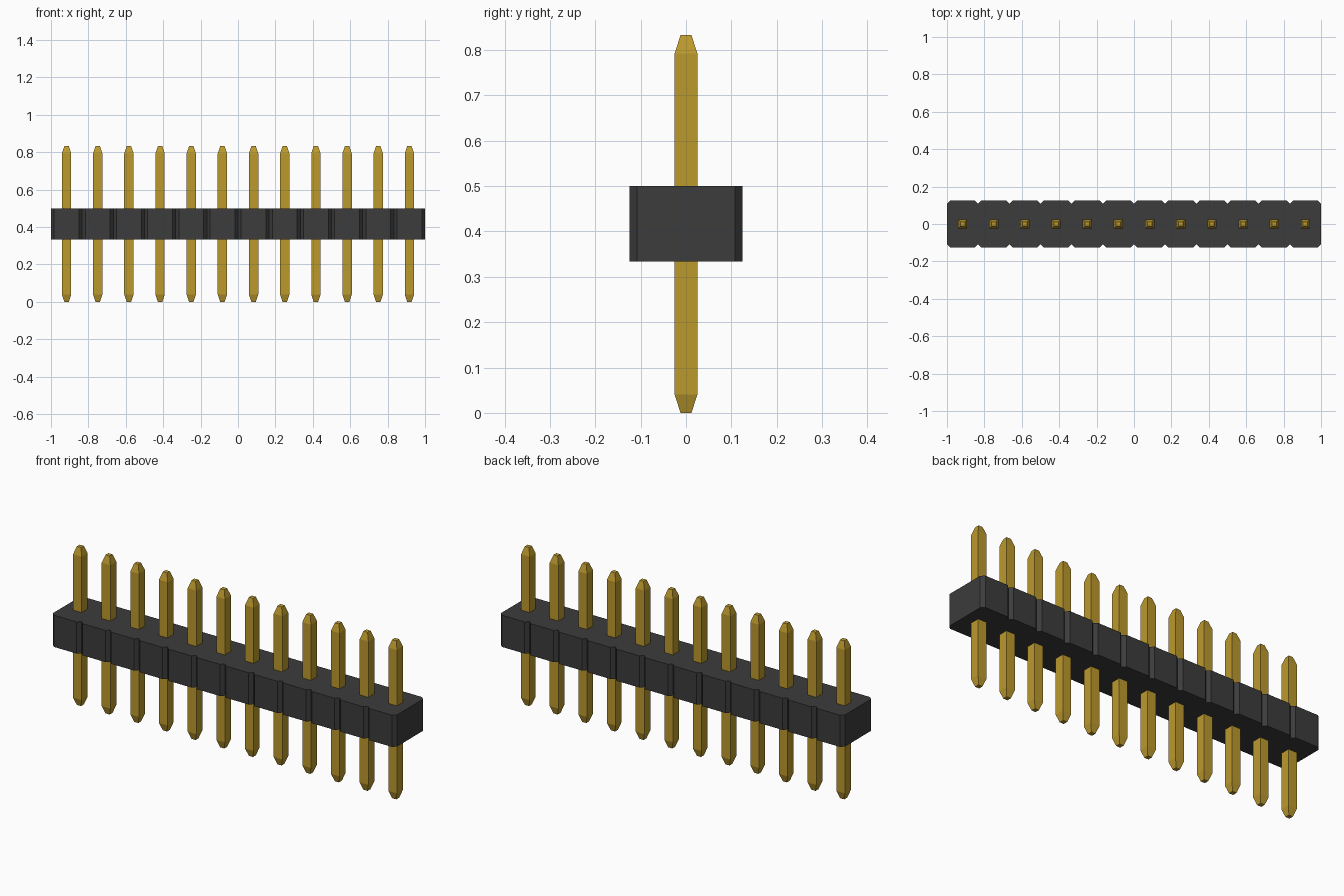
import bpy, bmesh

if "Cube" in bpy.data.objects:
    bpy.data.objects.remove(bpy.data.objects["Cube"])

COUNT = 12
PITCH = 2 / COUNT
HALF_DEPTH = 0.125
NOTCH = 0.017
Z_BOTTOM, Z_TOP = 1 / 3, 0.5


def make_material(name, colour):
    mat = bpy.data.materials.new(name)
    mat.diffuse_color = (*colour, 1)
    mat.use_nodes = True
    mat.node_tree.nodes["Principled BSDF"].inputs["Base Color"].default_value = mat.diffuse_color
    return mat


def make_object(name, bm, mat):
    bmesh.ops.recalc_face_normals(bm, faces=bm.faces)
    mesh = bpy.data.meshes.new(name)
    bm.to_mesh(mesh)
    bm.free()
    mesh.materials.append(mat)
    obj = bpy.data.objects.new(name, mesh)
    bpy.context.collection.objects.link(obj)
    return obj


black = make_material("black plastic", (0.045, 0.045, 0.045))
gold = make_material("gold metal", (0.50, 0.32, 0.027))

# Housing: row of chamfered cells as one notched outline, extruded upward
front = []
for i in range(COUNT):
    left = -1 + i * PITCH
    right = left + PITCH
    front += [(left, -HALF_DEPTH + NOTCH), (left + NOTCH, -HALF_DEPTH),
              (right - NOTCH, -HALF_DEPTH)]
front.append((1, -HALF_DEPTH + NOTCH))
outline = front + [(x, -y) for x, y in reversed(front)]
bm = bmesh.new()
base = bm.faces.new([bm.verts.new((x, y, Z_BOTTOM)) for x, y in outline])
ext = bmesh.ops.extrude_face_region(bm, geom=[base], use_keep_orig=True)
top_verts = [g for g in ext["geom"] if isinstance(g, bmesh.types.BMVert)]
bmesh.ops.translate(bm, verts=top_verts, vec=(0, 0, Z_TOP - Z_BOTTOM))
make_object("housing", bm, black)

# Pins: square bars with tapered tips at both ends, passing through the housing
bm = bmesh.new()
profile = [(0, 0.012), (0.04, 0.025), (0.793, 0.025), (0.833, 0.012)]
rings = [[bm.verts.new((sx * r, sy * r, z))
          for sx, sy in ((-1, -1), (1, -1), (1, 1), (-1, 1))] for z, r in profile]
for low, high in zip(rings, rings[1:]):
    for k in range(4):
        n = (k + 1) % 4
        bm.faces.new((low[k], low[n], high[n], high[k]))
bm.faces.new(rings[0])
bm.faces.new(rings[-1])
first_pin = make_object("pin_1", bm, gold)
for i in range(COUNT):
    pin = first_pin
    if i:
        pin = bpy.data.objects.new(f"pin_{i + 1}", first_pin.data)
        bpy.context.collection.objects.link(pin)
    pin.location.x = -1 + (i + 0.5) * PITCH
